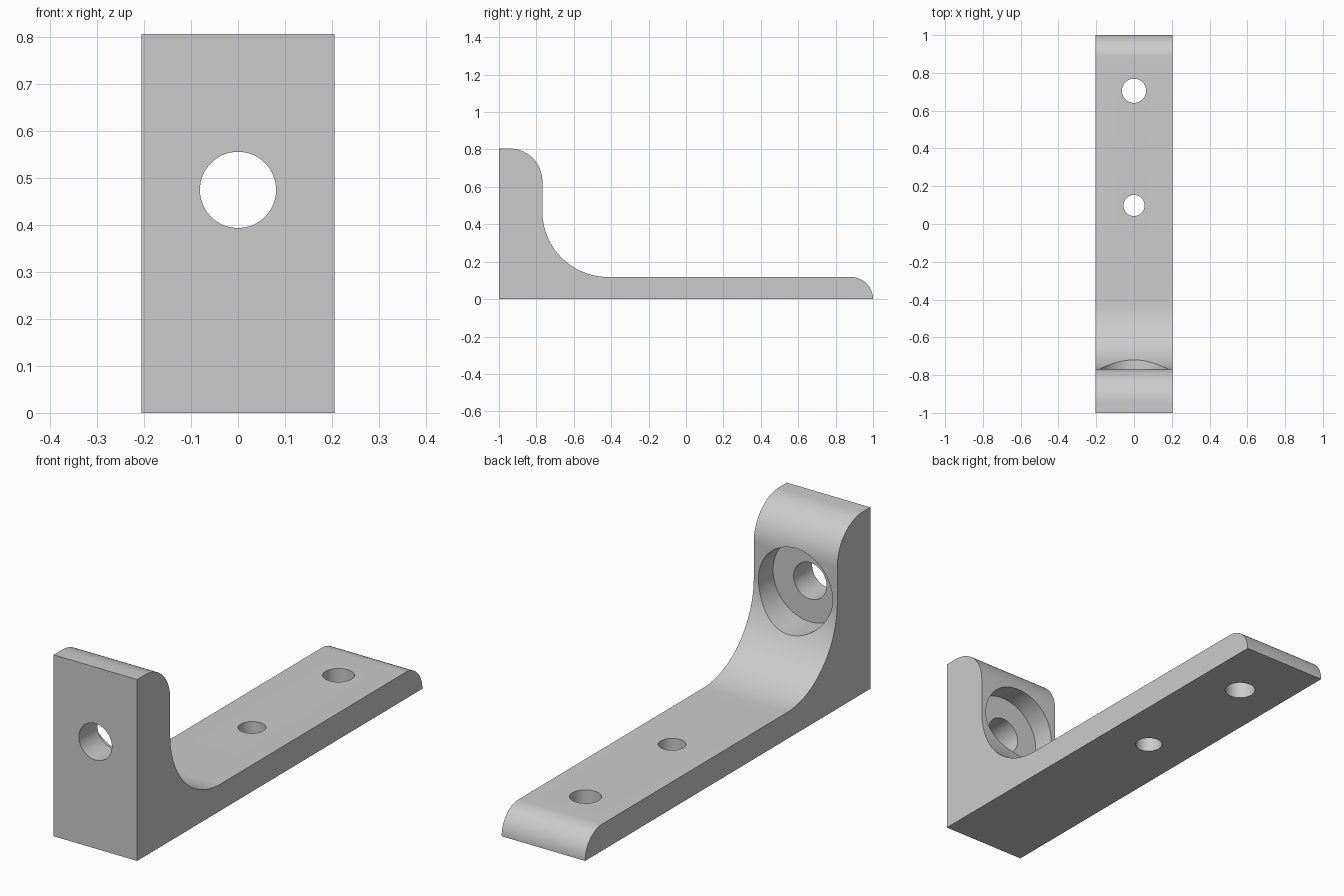
import bpy, bmesh
from math import sin, cos, radians
from mathutils import Matrix

default = bpy.data.objects.get("Cube")
if default:
    bpy.data.objects.remove(default, do_unlink=True)

WIDTH = 0.41

grey = bpy.data.materials.new("light grey")
grey.use_nodes = True
colour = (0.6, 0.6, 0.6, 1)
grey.diffuse_color = colour
grey.node_tree.nodes["Principled BSDF"].inputs["Base Color"].default_value = colour


def arc(y, z, r, start, end, steps=24):
    angles = [radians(start + (end - start) * i / steps) for i in range(steps + 1)]
    return [(y + r * cos(a), z + r * sin(a)) for a in angles]


def make_object(name, bm):
    bmesh.ops.recalc_face_normals(bm, faces=bm.faces)
    mesh = bpy.data.meshes.new(name)
    bm.to_mesh(mesh)
    bm.free()
    mesh.materials.append(grey)
    obj = bpy.data.objects.new(name, mesh)
    bpy.context.collection.objects.link(obj)
    return obj


# Bracket body: side profile with rounded toe, inner fillet and rounded top
profile = [(-1, 0)]
profile += arc(0.882, 0, 0.118, 0, 90)
profile += arc(-0.416, 0.47, 0.352, 270, 180, 40)
profile += arc(-0.943, 0.63, 0.175, 0, 90)
profile += [(-1, 0.805)]
bm = bmesh.new()
side = bm.faces.new([bm.verts.new((-WIDTH / 2, y, z)) for y, z in profile])
extruded = bmesh.ops.extrude_face_region(bm, geom=[side], use_keep_orig=True)
bmesh.ops.translate(bm, vec=(WIDTH, 0, 0),
                    verts=[v for v in extruded["geom"] if isinstance(v, bmesh.types.BMVert)])
bracket = make_object("bracket", bm)


# Round holes cut through the body
def cut_hole(name, centre, radius, depth, axis):
    bm = bmesh.new()
    bmesh.ops.create_cone(bm, cap_ends=True, segments=64, radius1=radius,
                          radius2=radius, depth=depth)
    if axis == "Y":
        bmesh.ops.rotate(bm, verts=bm.verts, matrix=Matrix.Rotation(radians(90), 3, "X"))
    bmesh.ops.translate(bm, verts=bm.verts, vec=centre)
    cutter = make_object(name, bm)
    cutter.hide_render = True
    mod = bracket.modifiers.new(name, "BOOLEAN")
    mod.operation = "DIFFERENCE"
    mod.solver = "EXACT"
    mod.object = cutter
    bpy.ops.object.modifier_apply(modifier=mod.name)
    bpy.data.objects.remove(cutter, do_unlink=True)


bpy.ops.object.select_all(action="DESELECT")
bracket.select_set(True)
bpy.context.view_layer.objects.active = bracket

cut_hole("upright_hole", (0, -0.9, 0.474), 0.081, 0.6, "Y")
cut_hole("upright_counterbore", (0, -0.57, 0.474), 0.182, 0.6, "Y")
cut_hole("outer_base_hole", (0, 0.705, 0.06), 0.064, 0.4, "Z")
cut_hole("inner_base_hole", (0, 0.098, 0.06), 0.056, 0.4, "Z")

bpy.ops.object.shade_smooth_by_angle(angle=radians(25))
